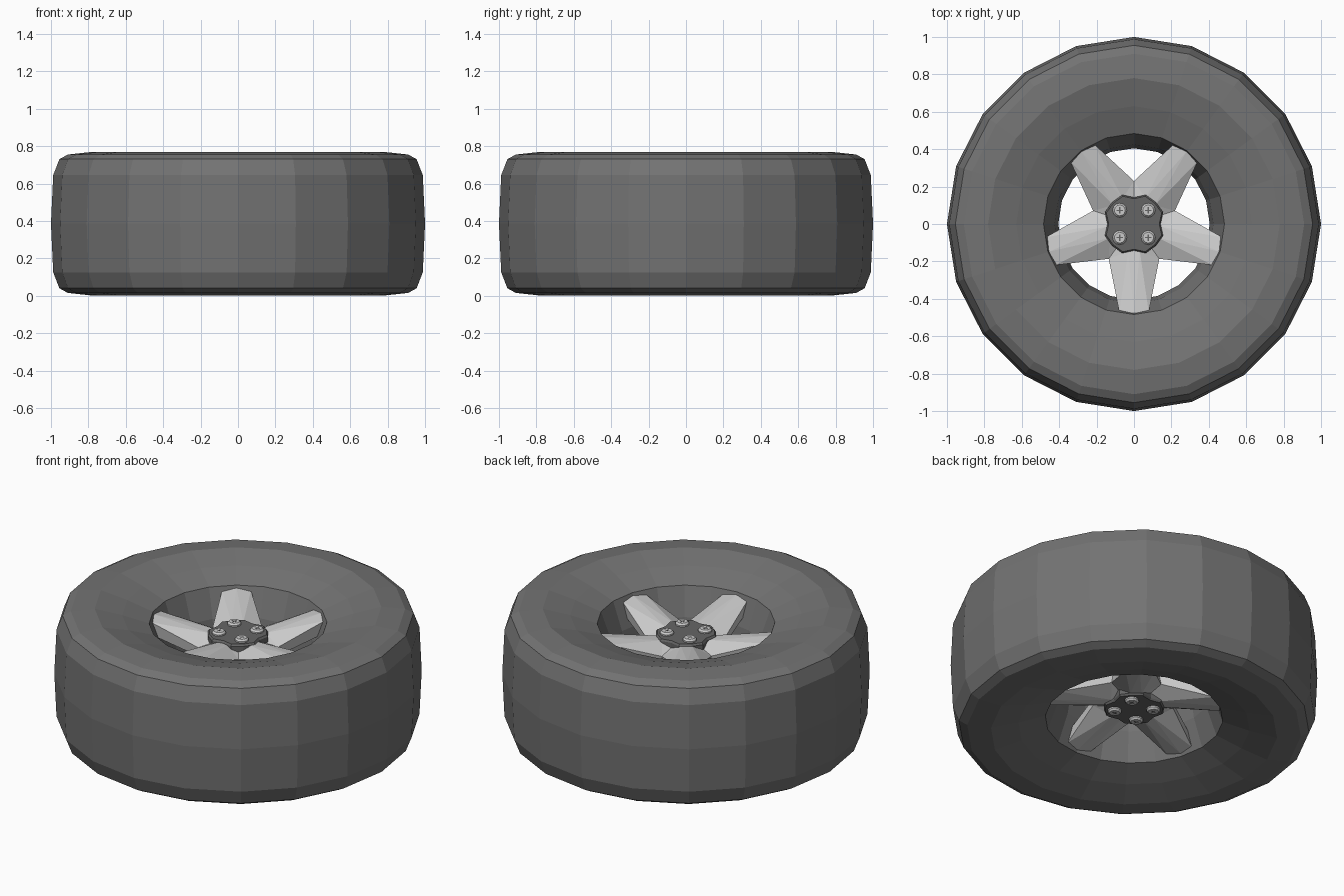
import bpy, bmesh
from math import sin, cos, radians, tau

if "Cube" in bpy.data.objects:
    bpy.data.objects.remove(bpy.data.objects["Cube"])

MID = 0.385   # the wheel is symmetric about this height
SIDES = 20


def material(name, v):
    m = bpy.data.materials.new(name)
    m.diffuse_color = (v, v, v, 1)
    m.use_nodes = True
    m.node_tree.nodes["Principled BSDF"].inputs["Base Color"].default_value = m.diffuse_color
    return m


RUBBER = material("rubber", 0.17)
DARK = material("dark_metal", 0.13)


def polar(r, deg, z):
    a = radians(deg)
    return (r * cos(a), r * sin(a), z)


def make(name, bm, mat=None, mirror=True):
    bmesh.ops.recalc_face_normals(bm, faces=bm.faces)
    me = bpy.data.meshes.new(name)
    bm.to_mesh(me)
    bm.free()
    ob = bpy.data.objects.new(name, me)
    ob.location.z = MID
    bpy.context.collection.objects.link(ob)
    if mat:
        me.materials.append(mat)
    if mirror:
        mod = ob.modifiers.new("both_sides", 'MIRROR')
        mod.use_axis = (False, False, True)
        mod.use_mirror_merge = False
    return ob


def lathe(name, half, mat):
    # half profile from the mid plane up; mirrored into a closed loop
    loop = half + [(r, -z) for r, z in reversed(half) if z > 0]
    bm = bmesh.new()
    rings = [[bm.verts.new(polar(r, 360 * i / SIDES, z)) for i in range(SIDES)]
             for r, z in loop]
    for k in range(len(rings)):
        a, b = rings[k], rings[(k + 1) % len(rings)]
        for i in range(SIDES):
            j = (i + 1) % SIDES
            bm.faces.new((a[i], a[j], b[j], b[i]))
    return make(name, bm, mat, False)


# Tyre: dished side walls, rounded shoulders, waisted inner barrel
lathe("tyre", [(0.405, 0.0), (0.425, 0.13), (0.484, 0.295), (0.63, 0.345),
               (0.78, 0.384), (0.91, 0.37), (0.955, 0.345), (0.988, 0.26),
               (1.0, 0.0)], RUBBER)

# Five-arm star: creased arms that meet in low valleys
bm = bmesh.new()
top_c = bm.verts.new((0, 0, 0.225))
low_c = bm.verts.new((0, 0, 0.15))
arms = []
for k in range(5):
    a = -90 + 72 * k
    spec = {"valley": (0.23, a - 36, 0.18), "valley_low": (0.215, a - 36, 0.12),
            "t0": (0.477, a - 9.5, 0.268), "tm": (0.477, a, 0.28),
            "t1": (0.477, a + 9.5, 0.268),
            "b0": (0.445, a - 9.5, 0.18), "b1": (0.445, a + 9.5, 0.18),
            "h0": (0.15, a - 12, 0.225), "h1": (0.15, a + 12, 0.225)}
    arms.append({n: bm.verts.new(polar(*p)) for n, p in spec.items()})
for k in range(5):
    p, q = arms[k], arms[(k + 1) % 5]
    v0, w0, v1, w1 = p["valley"], p["valley_low"], q["valley"], q["valley_low"]
    for f in ((top_c, p["h0"], p["h1"]), (top_c, p["h1"], v1), (top_c, v1, q["h0"]),
              (p["h0"], p["t0"], p["tm"]), (p["h0"], p["tm"], p["h1"]),
              (p["h1"], p["tm"], p["t1"]),
              (v0, p["t0"], p["h0"]), (v1, p["h1"], p["t1"]),
              (v0, w0, p["b0"], p["t0"]), (p["t1"], p["b1"], w1, v1),
              (p["t0"], p["b0"], p["b1"], p["t1"], p["tm"]),
              (low_c, w1, p["b1"]), (low_c, p["b1"], p["b0"]), (low_c, p["b0"], w0)):
        bm.faces.new(f)
make("spoke_star", bm)

# Hub plate with four lobes and a bevelled top edge
bm = bmesh.new()
outline = []
for k in range(4):
    outline += [(0.142, 90 * k), (0.168, 90 * k + 22), (0.165, 90 * k + 45),
                (0.168, 90 * k + 68)]
rings = [[bm.verts.new(polar(r * s, a, z)) for r, a in outline]
         for s, z in ((1, 0.17), (1, 0.228), (0.95, 0.238))]
n = len(outline)
for a, b in zip(rings, rings[1:]):
    for i in range(n):
        bm.faces.new((a[i], a[(i + 1) % n], b[(i + 1) % n], b[i]))
bm.faces.new(rings[0])
bm.faces.new(rings[-1])
make("hub_plate", bm, DARK)

# Domed bolts and their cross slots
bolts, slots = bmesh.new(), bmesh.new()
for sx in (-1, 1):
    for sy in (-1, 1):
        x, y = sx * 0.076, sy * 0.073
        prev = None
        for r, z in ((0.038, 0.232), (0.038, 0.246), (0.029, 0.256)):
            ring = [bolts.verts.new((x + r * cos(tau * i / 12), y + r * sin(tau * i / 12), z))
                    for i in range(12)]
            if prev:
                for i in range(12):
                    j = (i + 1) % 12
                    bolts.faces.new((prev[i], prev[j], ring[j], ring[i]))
            else:
                bolts.faces.new(ring)
            prev = ring
        bolts.faces.new(prev)
        for sc in ((0.034, 0.006, 0.004), (0.006, 0.034, 0.004)):
            vs = bmesh.ops.create_cube(slots, size=1)["verts"]
            bmesh.ops.scale(slots, vec=sc, verts=vs)
            bmesh.ops.translate(slots, vec=(x, y, 0.2545), verts=vs)
make("bolts", bolts)
make("bolt_slots", slots, DARK)
